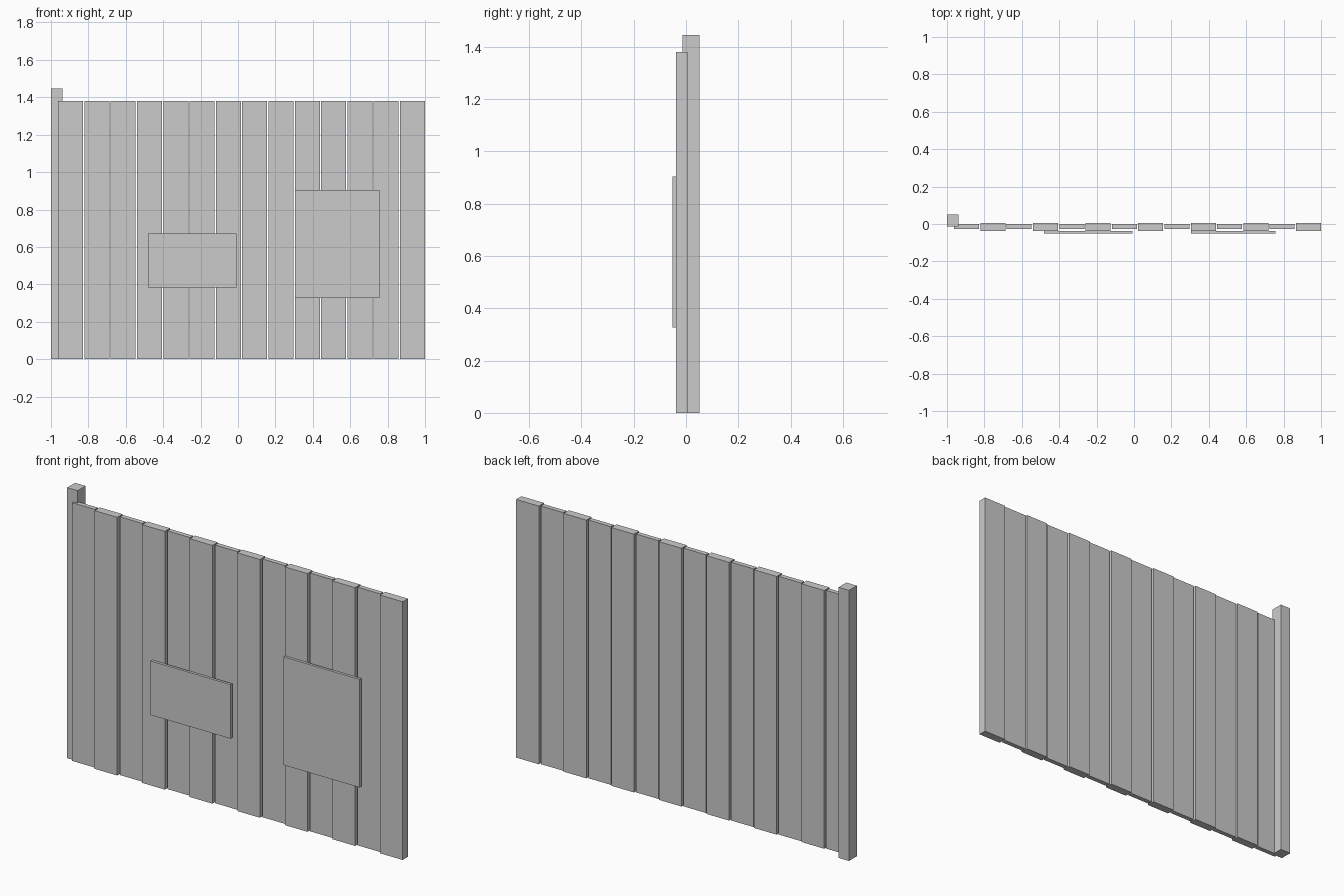
import bpy

if "Cube" in bpy.data.objects:
    bpy.data.objects.remove(bpy.data.objects["Cube"], do_unlink=True)

grey = bpy.data.materials.new("plain grey")
grey.use_nodes = True
colour = (0.6, 0.6, 0.6, 1)
grey.diffuse_color = colour
grey.node_tree.nodes["Principled BSDF"].inputs["Base Color"].default_value = colour


def box(name, x, y, z):
    """Box spanning the given (low, high) ranges."""
    spans = (x, y, z)
    bpy.ops.mesh.primitive_cube_add(size=1, location=[(a + b) / 2 for a, b in spans])
    obj = bpy.context.object
    obj.name = name
    obj.scale = [b - a for a, b in spans]
    bpy.ops.object.transform_apply(location=False, rotation=False, scale=True)
    obj.data.materials.append(grey)
    return obj


# Upright planks, alternately thin and thick, with narrow gaps
COUNT, WIDTH, HEIGHT = 14, 0.134, 1.38
FIRST, LAST = -0.962, 1 - WIDTH
THIN, THICK = (-0.026, -0.001), (-0.038, 0.006)
pitch = (LAST - FIRST) / (COUNT - 1)
for i in range(COUNT):
    left = FIRST + i * pitch
    box(f"plank_{i + 1}", (left, left + WIDTH), THICK if i % 2 else THIN, (0, HEIGHT))

# Taller square post behind the right end
box("end_post", (-1, -0.938), (-0.014, 0.052), (0, 1.446))

# Flat boards mounted on the front
FRONT = (-0.052, -0.038)
box("small_board", (-0.48, -0.007), FRONT, (0.384, 0.673))
box("large_board", (0.305, 0.756), FRONT, (0.327, 0.905))
